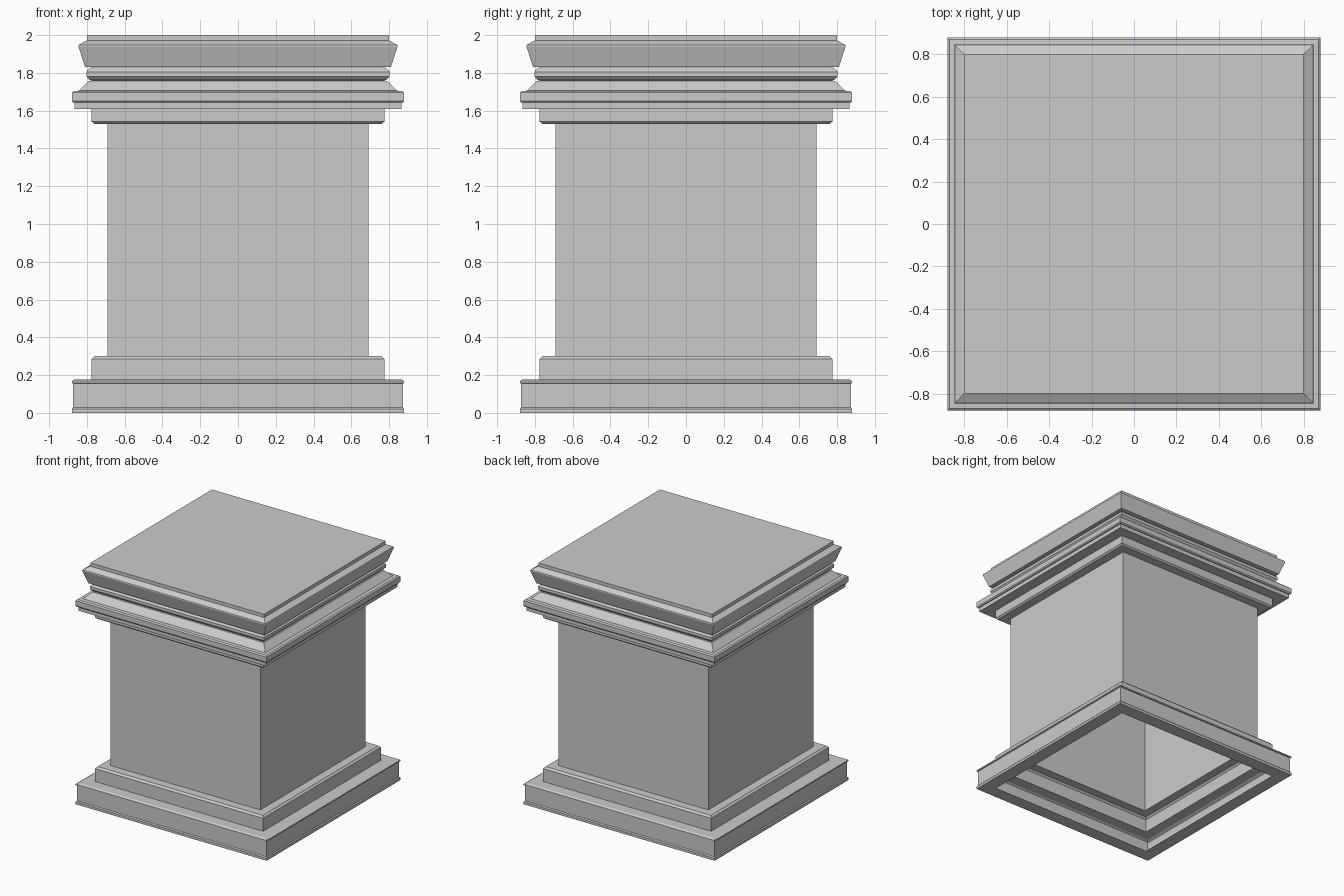
import bpy, bmesh


def square_loft(name, profile, cap_top=False):
    """Sweep a (half width, height) profile around a square plan."""
    bm = bmesh.new()
    rings = []
    for r, z in profile:
        corners = ((-r, -r), (r, -r), (r, r), (-r, r))
        rings.append([bm.verts.new((x, y, z)) for x, y in corners])
    for a, b in zip(rings, rings[1:]):
        for i in range(4):
            j = (i + 1) % 4
            bm.faces.new((a[i], a[j], b[j], b[i]))
    if cap_top:
        bm.faces.new(rings[-1])
    mesh = bpy.data.meshes.new(name)
    bm.to_mesh(mesh)
    bm.free()
    obj = bpy.data.objects.new(name, mesh)
    bpy.context.collection.objects.link(obj)
    return obj


# Base: open underneath, with an inward rim and a stepped plinth
square_loft("base", [
    (0.77, 0.0), (0.88, 0.0), (0.88, 0.02), (0.873, 0.028),
    (0.873, 0.155), (0.88, 0.158), (0.88, 0.168), (0.865, 0.177),
    (0.775, 0.177), (0.775, 0.285), (0.76, 0.30), (0.69, 0.30)])

# Plain square shaft
square_loft("shaft", [(0.69, 0.30), (0.69, 1.53)])

# Lower cornice: necking block, drip edge and sloped ledge
square_loft("lower_cornice", [
    (0.69, 1.53), (0.762, 1.53), (0.775, 1.542), (0.775, 1.61),
    (0.865, 1.61), (0.865, 1.643), (0.873, 1.643), (0.88, 1.652),
    (0.88, 1.695), (0.87, 1.704), (0.84, 1.706), (0.79, 1.757),
    (0.77, 1.76)])

# Rounded bead between the cornice and the cap
square_loft("bead", [
    (0.77, 1.76), (0.785, 1.763), (0.803, 1.782), (0.803, 1.806),
    (0.785, 1.825), (0.77, 1.83)])

# Flared cap with a thin top slab
square_loft("cap", [
    (0.77, 1.83), (0.81, 1.832), (0.845, 1.94), (0.843, 1.948),
    (0.80, 1.972), (0.80, 2.0)], cap_top=True)
